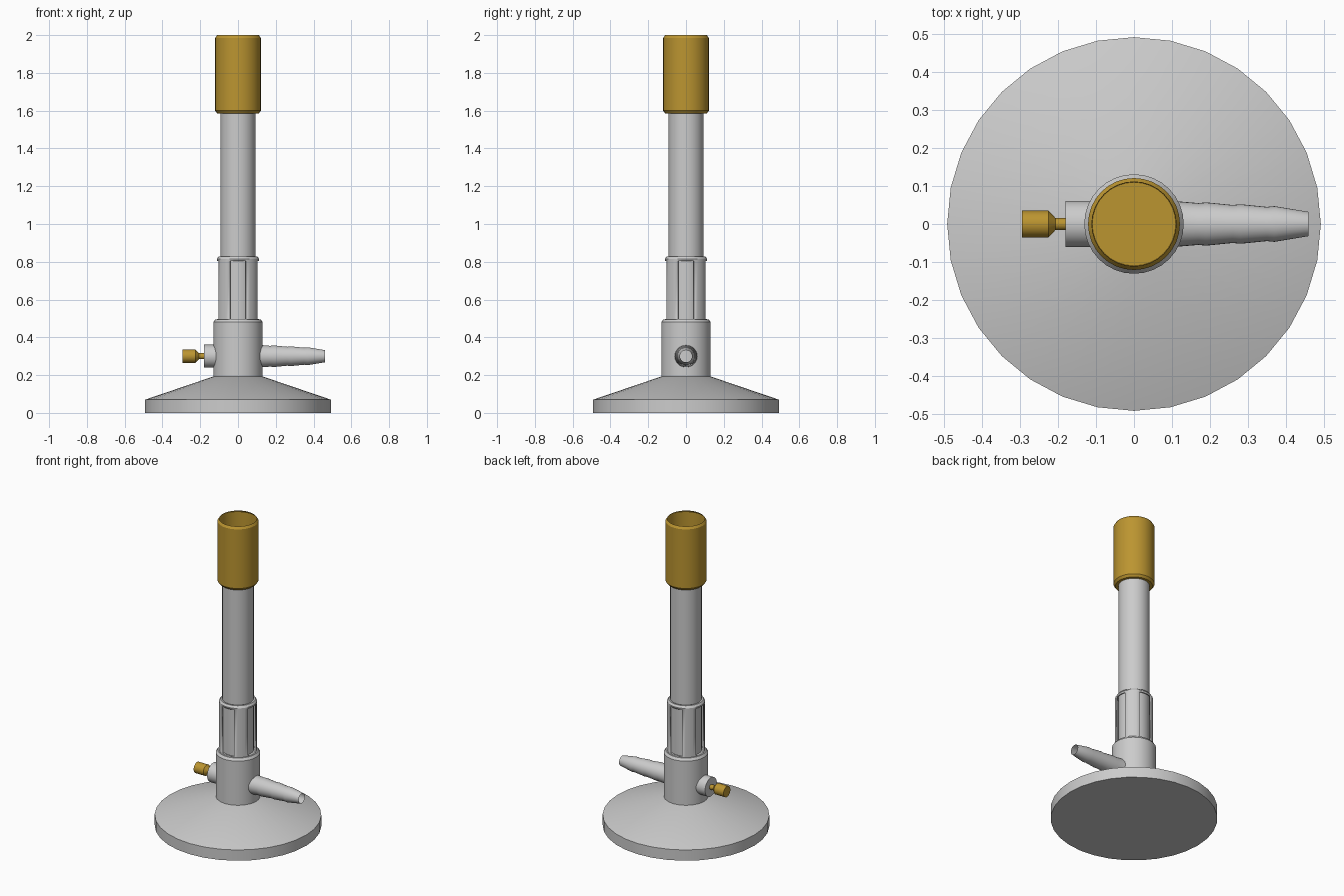
import bpy, bmesh
from math import sin, cos, pi, radians

if "Cube" in bpy.data.objects:
    bpy.data.objects.remove(bpy.data.objects["Cube"])

SIDES = 32

brass = bpy.data.materials.new("brass")
brass.diffuse_color = (0.50, 0.30, 0.03, 1)
brass.use_nodes = True
brass.node_tree.nodes["Principled BSDF"].inputs["Base Color"].default_value = brass.diffuse_color


def lathe(name, profile, mat=None, loc=(0, 0, 0), tilt=0, skip=None):
    """Spin (radius, height) points bottom to top; radius 0 closes an end."""
    bm = bmesh.new()
    rings = []
    for r, z in profile:
        if r == 0:
            rings.append([bm.verts.new((0, 0, z))] * SIDES)
        else:
            rings.append([bm.verts.new((r * cos(2 * pi * j / SIDES), r * sin(2 * pi * j / SIDES), z))
                          for j in range(SIDES)])
    for i in range(len(rings) - 1):
        a, b = rings[i], rings[i + 1]
        for j in range(SIDES):
            if skip and skip(i, j):
                continue
            k = (j + 1) % SIDES
            corners = list(dict.fromkeys((a[j], a[k], b[k], b[j])))
            bm.faces.new(corners)
    me = bpy.data.meshes.new(name)
    bm.to_mesh(me)
    bm.free()
    ob = bpy.data.objects.new(name, me)
    bpy.context.collection.objects.link(ob)
    ob.location = loc
    ob.rotation_euler = (0, radians(tilt), 0)
    if mat:
        me.materials.append(mat)
    bpy.ops.object.select_all(action='DESELECT')
    ob.select_set(True)
    bpy.context.view_layer.objects.active = ob
    bpy.ops.object.shade_smooth_by_angle(angle=radians(25))
    return ob


# Weighted foot with sloping top
lathe("base", [(0, 0), (0.492, 0), (0.492, 0.07), (0.13, 0.193), (0, 0.193)])

# Lower body
lathe("body", [(0.131, 0.19), (0.131, 0.48), (0.12, 0.495), (0, 0.495)])

# Air collar: four openings, each four segments wide, centred on the axes
collar = lathe("air_collar",
               [(0.112, 0.49), (0.112, 0.497), (0.112, 0.805), (0.112, 0.815), (0.103, 0.828), (0.09, 0.828)],
               skip=lambda i, j: i == 1 and (j + 2) % 8 < 4)
wall = collar.modifiers.new("wall", 'SOLIDIFY')
wall.thickness = 0.008
wall.offset = -1

# Barrel and flame head
lathe("barrel", [(0.093, 0.49), (0.093, 1.588)])
lathe("flame_head", [(0, 1.585), (0.11, 1.585), (0.121, 1.60), (0.121, 1.985), (0.111, 2.0)], brass)

# Barbed gas inlet pointing +x, open at the tip
lathe("gas_inlet", [(0.061, 0.10), (0.055, 0.17), (0.057, 0.19), (0.050, 0.26), (0.052, 0.28),
                    (0.045, 0.35), (0.047, 0.37), (0.032, 0.46)], loc=(0, 0, 0.3), tilt=90)

# Needle valve pointing -x
lathe("valve_boss", [(0.061, 0.10), (0.061, 0.18), (0, 0.18)], loc=(0, 0, 0.3), tilt=-90)
lathe("valve_knob", [(0.016, 0.17), (0.016, 0.207), (0.035, 0.225), (0.035, 0.295), (0, 0.295)],
      brass, loc=(0, 0, 0.3), tilt=-90)
